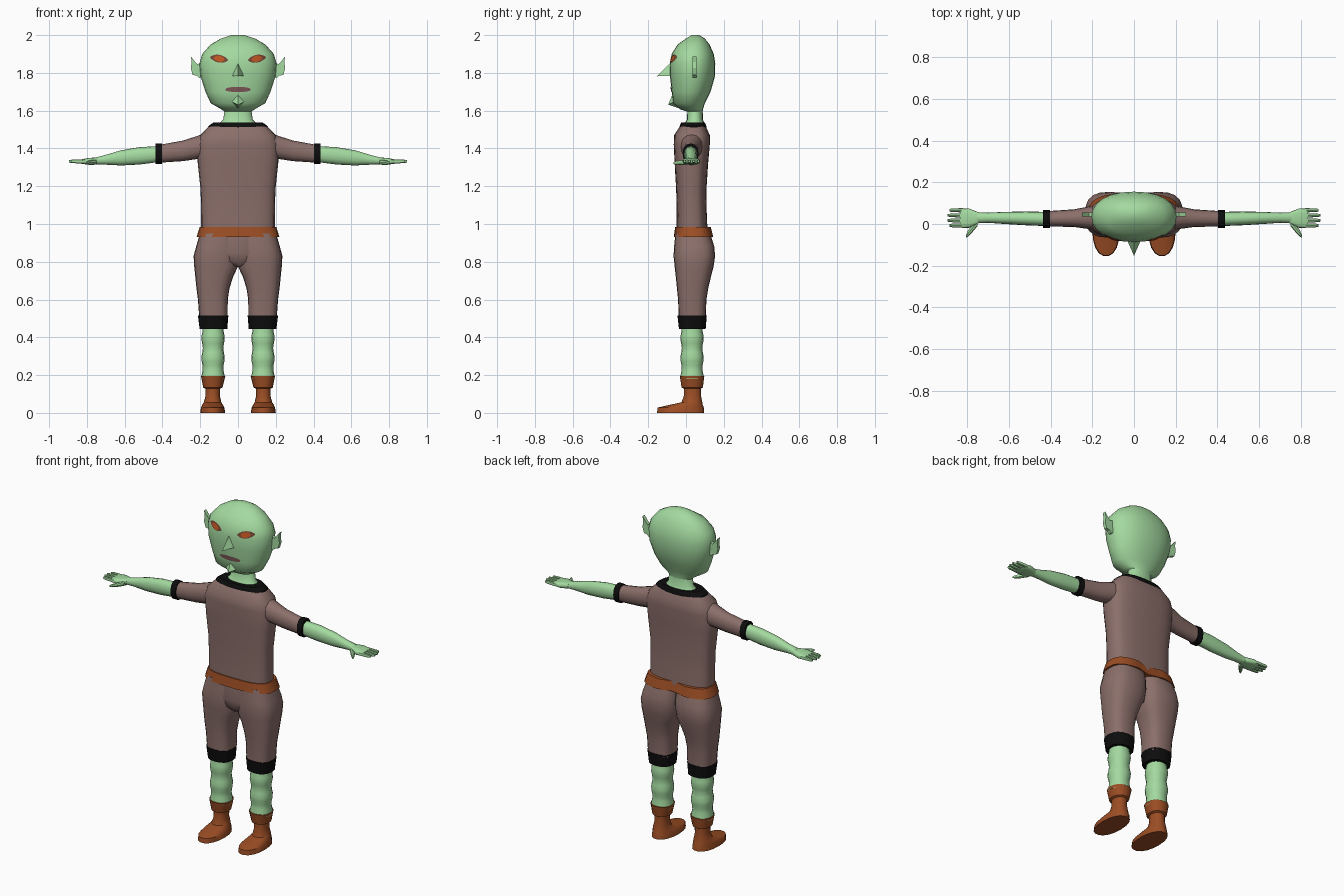
import bpy, bmesh, math
from mathutils import Vector
from mathutils.bvhtree import BVHTree


def mat(name, r, g, b):
    m = bpy.data.materials.new(name)
    m.diffuse_color = (r, g, b, 1)
    return m


SKIN = mat("green_skin", 0.37, 0.70, 0.35)
CLOTH = mat("dusty_brown_cloth", 0.26, 0.16, 0.145)
BLACK = mat("black_trim", 0.004, 0.004, 0.004)
LEATHER = mat("rust_leather", 0.33, 0.075, 0.018)
LIPS = mat("mauve_lips", 0.22, 0.10, 0.10)
SOCKET = mat("dark_red_eye_rim", 0.17, 0.06, 0.035)
IRIS = mat("orange_eye", 0.52, 0.09, 0.015)


def finish(name, verts, faces, material, mirror=False, angle=40, smooth=True):
    me = bpy.data.meshes.new(name)
    me.from_pydata([tuple(v) for v in verts], [], faces)
    bm = bmesh.new()
    bm.from_mesh(me)
    bmesh.ops.recalc_face_normals(bm, faces=bm.faces)
    bm.to_mesh(me)
    bm.free()
    me.materials.append(material)
    if smooth:
        me.polygons.foreach_set("use_smooth", [True] * len(me.polygons))
        me.set_sharp_from_angle(angle=math.radians(angle))
    ob = bpy.data.objects.new(name, me)
    bpy.context.collection.objects.link(ob)
    if mirror:
        md = ob.modifiers.new("mirror", 'MIRROR')
        md.use_clip = False
        md.use_mirror_merge = False
    return ob


def loft(name, rings, material, axis='z', n=16, e=2.2, mirror=False, angle=40):
    """Rings are (position, u_min, u_max, v_min, v_max) along the axis."""
    verts, faces = [], []
    for t, u0, u1, v0, v1 in rings:
        for i in range(n):
            a = 2 * math.pi * i / n
            c, s = math.cos(a), math.sin(a)
            u = (u0 + u1) / 2 + (u1 - u0) / 2 * math.copysign(abs(c) ** (2 / e), c)
            v = (v0 + v1) / 2 + (v1 - v0) / 2 * math.copysign(abs(s) ** (2 / e), s)
            verts.append((u, v, t) if axis == 'z' else (t, u, v))
    for r in range(len(rings) - 1):
        for i in range(n):
            j = (i + 1) % n
            faces.append((r * n + i, r * n + j, (r + 1) * n + j, (r + 1) * n + i))
    faces.append(tuple(range(n)))
    faces.append(tuple(range((len(rings) - 1) * n, len(rings) * n)))
    return finish(name, verts, faces, material, mirror, angle)


def sym(rows):
    return [(z, -hx, hx, y0, y1) for z, hx, y0, y1 in rows]


# Head and neck
head = loft("head", sym([
    (1.595, .07, .005, .088), (1.607, .088, -.03, .09), (1.64, .145, -.068, .10),
    (1.70, .172, -.075, .13), (1.78, .198, -.085, .153), (1.85, .204, -.086, .155),
    (1.90, .19, -.076, .147), (1.95, .145, -.045, .125), (1.982, .09, 0, .10),
    (2.0, .035, .03, .07)]), SKIN, n=24, angle=60)
loft("neck", sym([(1.53, .10, -.01, .10), (1.552, .078, .005, .09),
                  (1.61, .07, .008, .088)]), SKIN)

# Nose and pointed chin
finish("nose", [(0, -.08, 1.855), (0, -.153, 1.782), (-.036, -.07, 1.785),
                (.036, -.07, 1.785), (0, -.07, 1.79)],
       [(0, 2, 1), (0, 1, 3), (1, 2, 4), (1, 4, 3), (0, 3, 4), (0, 4, 2)], SKIN, smooth=False)
finish("chin_point", [(0, -.07, 1.69), (0, -.094, 1.632), (-.04, -.06, 1.65),
                      (.04, -.06, 1.65), (0, -.03, 1.61)],
       [(0, 2, 1), (0, 1, 3), (1, 2, 4), (1, 4, 3), (0, 3, 4), (0, 4, 2)], SKIN, smooth=False)

# Ears: thin notched outlines
outline = [(.185, 1.86), (.215, 1.845), (.228, 1.86), (.25, 1.888), (.245, 1.858),
           (.25, 1.825), (.24, 1.79), (.218, 1.785), (.205, 1.772), (.185, 1.78)]
k = len(outline)
ev = [(x, y, z) for y in (.035, .055) for x, z in outline]
ef = [tuple(range(k)), tuple(range(k, 2 * k))]
ef += [(i, (i + 1) % k, k + (i + 1) % k, k + i) for i in range(k)]
finish("ear", ev, ef, SKIN, mirror=True, smooth=False)

# Eyes and mouth: thin plates laid on the face
hb = bmesh.new()
hb.from_mesh(head.data)
tree = BVHTree.FromBMesh(hb)


def plate(name, cx, cz, w, h, slant, material, lift, mirror, power=1.0):
    n, steps = 16, 3
    verts, faces = [], []
    for r in range(steps + 1):
        for i in range(n):
            a = 2 * math.pi * i / n
            s = math.sin(a)
            x = w * r / steps * math.cos(a)
            z = h * r / steps * math.copysign(abs(s) ** power, s) + slant * x
            hit = tree.ray_cast(Vector((cx + x, -1, cz + z)), Vector((0, 1, 0)))[0]
            verts.append((cx + x, hit.y - lift, cz + z))
    for r in range(steps):
        for i in range(n):
            j = (i + 1) % n
            if r == 0:
                faces.append((0, n + j, n + i))
            else:
                faces.append((r * n + i, r * n + j, (r + 1) * n + j, (r + 1) * n + i))
    ob = finish(name, verts, faces, material, mirror)
    if sum(p.normal.y for p in ob.data.polygons) > 0:
        ob.data.flip_normals()


plate("eye_rim", .10, 1.875, .048, .021, .15, SOCKET, .003, True, 1.5)
plate("eye", .10, 1.875, .028, .016, .15, IRIS, .006, True, 1.2)
plate("mouth", 0, 1.712, .068, .014, 0, LIPS, .004, False, .8)
hb.free()

# Shirt body and collar
loft("shirt", sym([(.95, .195, -.05, .115), (1.05, .195, -.049, .11),
                   (1.18, .198, -.052, .108), (1.32, .213, -.06, .117),
                   (1.42, .217, -.065, .126), (1.47, .20, -.063, .126),
                   (1.515, .155, -.033, .106)]), CLOTH, n=24, e=3)
loft("collar", sym([(1.505, .16, -.036, .11), (1.518, .157, -.034, .108),
                    (1.538, .13, -.025, .10)]), BLACK, n=24, e=2.7, angle=30)

# Sleeves, cuffs and forearms
loft("sleeve", [(.14, -.035, .095, 1.35, 1.495), (.21, -.025, .085, 1.345, 1.468),
                (.29, -.014, .07, 1.333, 1.442), (.41, -.012, .062, 1.325, 1.42)],
     CLOTH, 'x', mirror=True)
loft("sleeve_cuff", [(.402, -.018, .067, 1.317, 1.427), (.436, -.018, .067, 1.317, 1.427)],
     BLACK, 'x', n=12, mirror=True)
loft("forearm", [(.42, -.01, .058, 1.328, 1.412), (.52, -.006, .06, 1.315, 1.407),
                 (.62, 0, .058, 1.31, 1.39), (.70, .006, .054, 1.314, 1.366),
                 (.755, .004, .056, 1.316, 1.352)], SKIN, 'x', mirror=True)

# Hands with four fingers and a thumb
loft("palm", [(.745, .004, .056, 1.316, 1.352), (.79, -.018, .074, 1.314, 1.35),
              (.825, -.018, .075, 1.318, 1.343), (.835, -.014, .072, 1.322, 1.34)],
     SKIN, 'x', e=3, mirror=True)
for i, tip in enumerate((.885, .895, .895, .885)):
    y = -.007 + .0243 * i
    loft("finger_%d" % (i + 1), [(.82, y - .01, y + .01, 1.32, 1.341),
                                 (.87, y - .009, y + .009, 1.322, 1.341),
                                 (tip, y - .006, y + .006, 1.325, 1.339)],
         SKIN, 'x', n=8, mirror=True)
loft("thumb", [(.75, -.01, .03, 1.315, 1.34), (.775, -.04, .0, 1.312, 1.338),
               (.795, -.06, -.03, 1.314, 1.334), (.806, -.067, -.055, 1.317, 1.33)],
     SKIN, 'x', n=8, mirror=True)

# Belt, pinched at the centre of the back
belt = loft("belt", sym([(.93, .22, -.065, .147), (.985, .202, -.057, .133)]),
            LEATHER, n=24, e=3, angle=30)
for v in belt.data.vertices:
    if abs(v.co.x) < .01 and v.co.y > 0:
        v.co.y -= .025

# Trousers: two legs and a front filler
loft("trouser_leg", [(.50, .055, .205, -.038, .105), (.60, .054, .212, -.042, .108),
                     (.66, .045, .22, -.048, .118), (.72, .026, .226, -.054, .132),
                     (.775, 0, .232, -.06, .146), (.83, -.004, .235, -.066, .154),
                     (.88, -.006, .222, -.063, .15), (.95, -.006, .202, -.056, .128)],
     CLOTH, n=20, e=2.7, mirror=True)
loft("trouser_front", sym([(.775, .02, -.03, .08), (.80, .10, -.052, .09),
                           (.85, .12, -.063, .10), (.95, .12, -.055, .09)]), CLOTH, e=3)
loft("knee_cuff", [(.443, .057, .203, -.037, .104), (.515, .051, .212, -.045, .11)],
     BLACK, mirror=True, e=2.4)

# Bare lower legs with gentle bulges
rows = []
for i in range(13):
    z = .18 + .28 * i / 12
    b = .004 * math.cos(2 * math.pi * (z - .395) / .105)
    rows.append((z, .074 - b, .19 + b, -.026 - b, .09 + b))
loft("lower_leg", rows, SKIN, mirror=True)

# Boots
loft("boot", [(0, .068, .20, -.155, .098), (.028, .072, .196, -.152, .096),
              (.042, .08, .19, -.09, .09), (.056, .088, .181, -.025, .087),
              (.09, .096, .172, -.012, .08), (.128, .094, .172, -.012, .08),
              (.134, .082, .184, -.024, .09), (.196, .067, .196, -.034, .098)],
     LEATHER, n=18, mirror=True)
